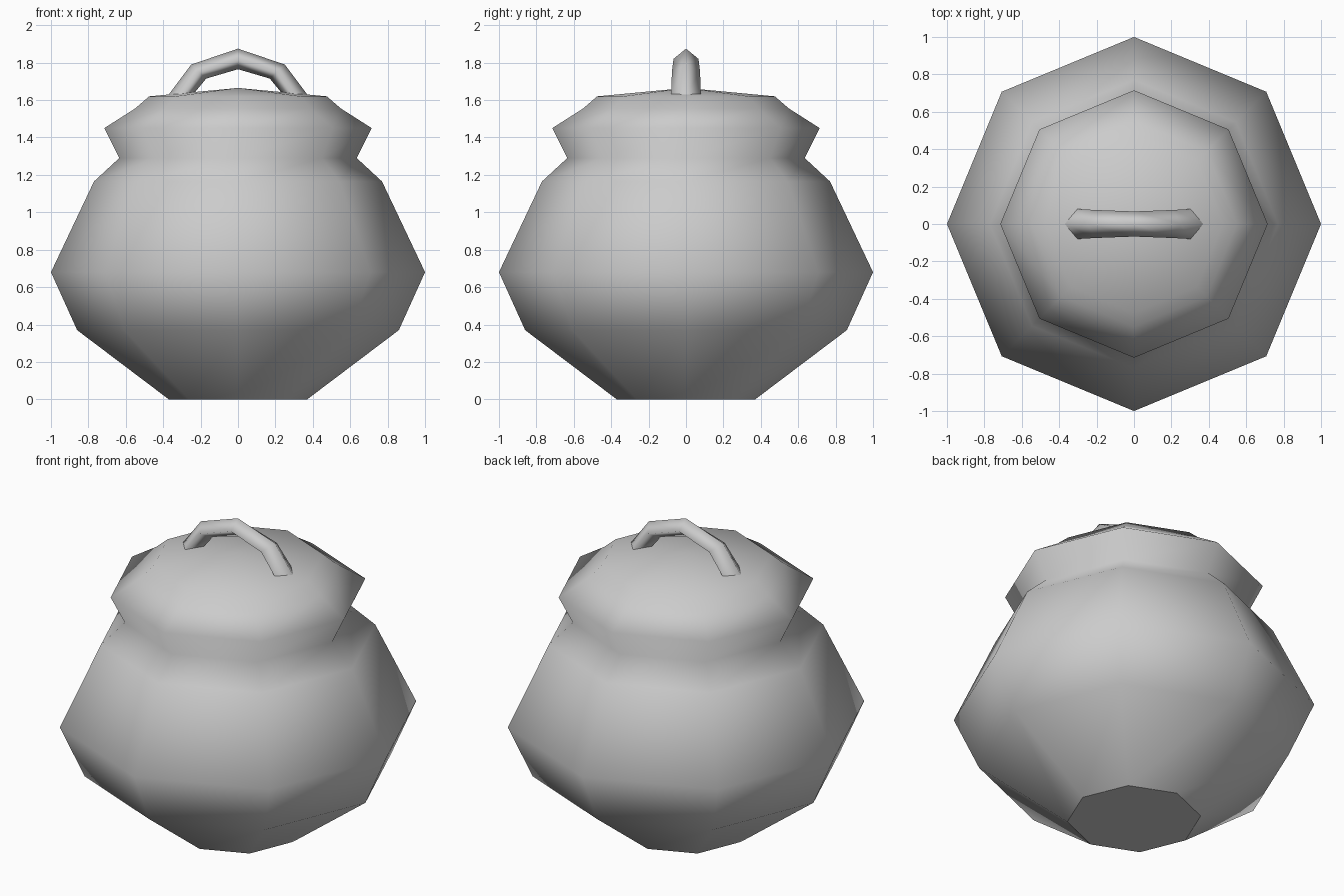
import bpy, bmesh
from math import cos, sin, pi

cube = bpy.data.objects.get("Cube")
if cube:
    bpy.data.objects.remove(cube, do_unlink=True)

SIDES = 8

clay = bpy.data.materials.new("plain_grey")
clay.use_nodes = True
grey = (0.6, 0.6, 0.6, 1)
clay.diffuse_color = grey
clay.node_tree.nodes["Principled BSDF"].inputs["Base Color"].default_value = grey


def bridge(bm, rings):
    """Join neighbouring closed rings with smooth quads."""
    for a, b in zip(rings, rings[1:]):
        n = len(a)
        for i in range(n):
            j = (i + 1) % n
            bm.faces.new((a[i], a[j], b[j], b[i])).smooth = True


def finish(bm, name):
    bmesh.ops.recalc_face_normals(bm, faces=bm.faces)
    mesh = bpy.data.meshes.new(name)
    bm.to_mesh(mesh)
    bm.free()
    mesh.materials.append(clay)
    obj = bpy.data.objects.new(name, mesh)
    bpy.context.collection.objects.link(obj)
    return obj


# Pot and domed lid: one smooth octagonal profile, (radius, height)
profile = [(0.37, 0), (0.86, 0.37), (1, 0.68), (0.77, 1.165), (0.635, 1.29),
           (0.715, 1.45), (0.55, 1.555), (0.475, 1.62)]
bm = bmesh.new()
rings = [[bm.verts.new((r * cos(2 * pi * i / SIDES), r * sin(2 * pi * i / SIDES), z))
          for i in range(SIDES)] for r, z in profile]
bridge(bm, rings)

# Lid peak
peak = bm.verts.new((0, 0, 1.665))
for i in range(SIDES):
    bm.faces.new((rings[-1][i], rings[-1][(i + 1) % SIDES], peak)).smooth = True

# Flat base with a crisp edge
base = bm.faces.new(rings[0])
for edge in base.edges:
    edge.smooth = False
finish(bm, "pot_and_lid")

# Arched handle: diamond section, (outer x, z), (inner x, z), half width
half = [((0.37, 1.63), (0.24, 1.63), 0.08),
        ((0.25, 1.79), (0.17, 1.715), 0.075)]
top = [((0, 1.875), (0, 1.765), 0.067)]
mirrored = [((-o[0], o[1]), (-i[0], i[1]), w) for o, i, w in reversed(half)]
bm = bmesh.new()
rings = []
for (ox, oz), (ix, iz), w in half + top + mirrored:
    mx, mz = (ox + ix) / 2, (oz + iz) / 2
    rings.append([bm.verts.new(p) for p in
                  ((ox, 0, oz), (mx, w, mz), (ix, 0, iz), (mx, -w, mz))])
bridge(bm, rings)
for ring in (rings[0], rings[-1]):
    cap = bm.faces.new(ring)
    for edge in cap.edges:
        edge.smooth = False
finish(bm, "handle")
